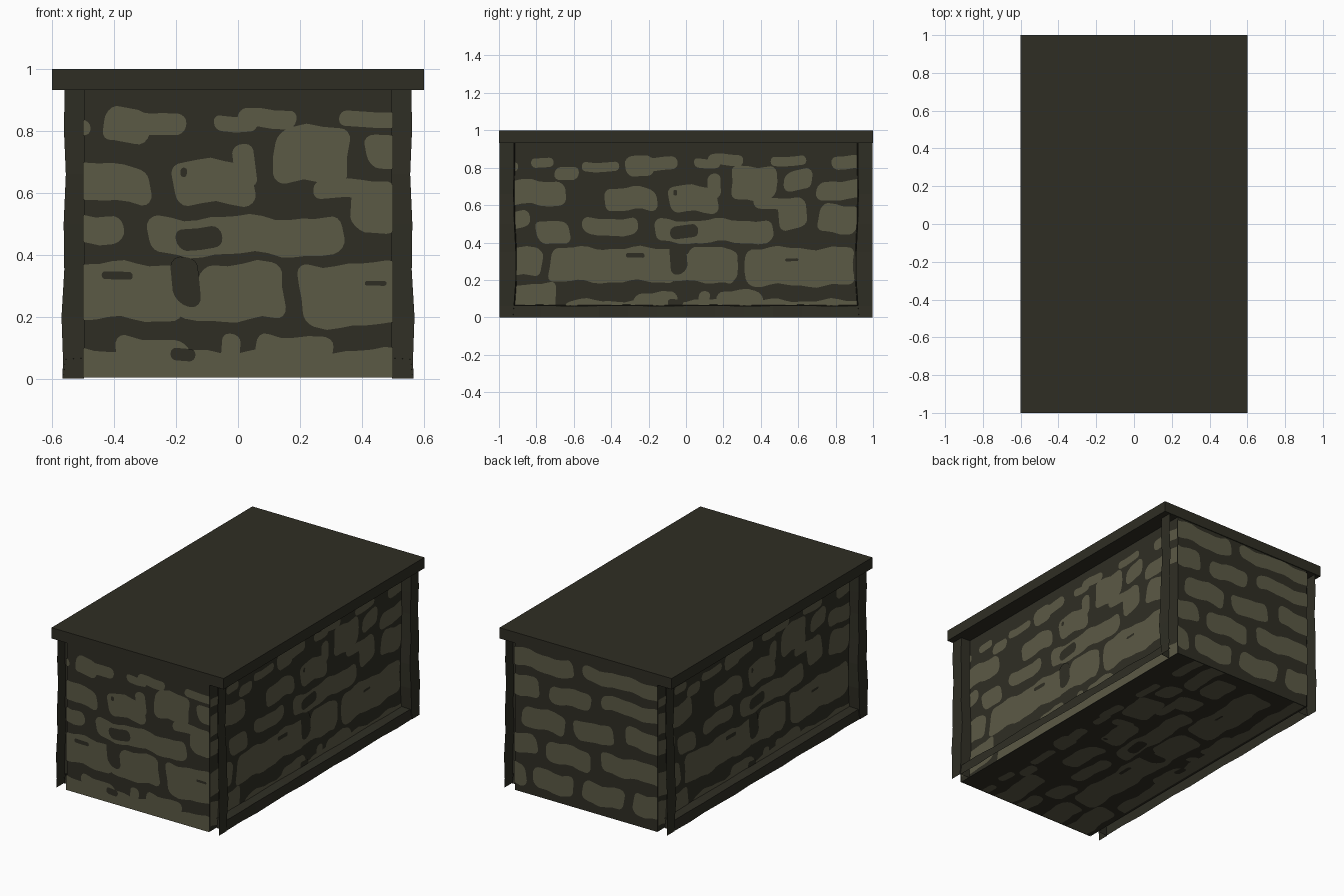
import bpy, bmesh, math, random
from mathutils import Matrix, Vector

if "Cube" in bpy.data.objects:
    bpy.data.objects.remove(bpy.data.objects["Cube"])

random.seed(4)

def material(name, rgb):
    m = bpy.data.materials.new(name)
    m.diffuse_color = (*rgb, 1)
    m.use_nodes = True
    m.node_tree.nodes["Principled BSDF"].inputs["Base Color"].default_value = m.diffuse_color
    return m

MORTAR = material("dark_mortar", (0.028, 0.027, 0.0175))
STONE = material("pale_stone", (0.105, 0.100, 0.060))

# Stones on a long wall: left, right, bottom, top
LONG = [(-1.05, -.90, .78, .83), (-.83, -.71, .80, .85), (-.56, -.36, .78, .83), (-.32, -.17, .76, .87),
        (-.25, -.05, .79, .86), (.04, .18, .80, .85), (.12, .31, .81, .87), (.45, .64, .81, .86),
        (.78, 1.05, .79, .86), (-1.05, -.65, .60, .73), (-.70, -.57, .73, .80), (-.44, -.16, .57, .69),
        (-.09, .17, .56, .70), (.11, .18, .62, .76), (.24, .48, .63, .81), (.36, .62, .58, .64),
        (.49, .64, .47, .63), (.53, .68, .68, .79), (.70, 1.05, .63, .73), (.71, .92, .45, .60),
        (-1.05, -.83, .48, .57), (-.80, -.62, .40, .52), (-.55, -.25, .44, .53), (-.17, .46, .40, .52),
        (-1.05, -.77, .22, .37), (-.73, -.05, .19, .37), (-.1, .27, .19, .33), (.0, .27, .19, .37),
        (.32, .90, .17, .37), (-1.05, -.69, .03, .18), (-.66, 1.05, -.1, .09), (-.28, -.04, .02, .13),
        (.06, .12, .02, .14), (.17, .42, .02, .14)]
# Mortar gaps bitten out of those stones
LONG_GAPS = [(-.09, .0, .23, .39), (-.32, -.22, .32, .345), (-.08, .07, .42, .49), (-.065, -.045, .65, .68),
             (-.1, -.02, .06, .10), (.53, .6, .30, .315)]
# Stones on the back wall
BACK = [(-.6, -.08, .80, .91), (-.02, .6, .83, .92), (.1, .6, .68, .77), (-.25, .04, .63, .74),
        (-.6, -.32, .62, .75), (.27, .6, .49, .61), (-.08, .2, .45, .57), (-.44, -.14, .43, .56),
        (.1, .6, .29, .41), (-.27, .04, .25, .38), (-.6, -.34, .26, .38), (.33, .6, .08, .22),
        (-.02, .27, .07, .20), (-.36, -.08, .06, .19), (-.6, -.42, .05, .19)]

def add_object(name, bm, mats):
    me = bpy.data.meshes.new(name)
    bm.to_mesh(me)
    bm.free()
    ob = bpy.data.objects.new(name, me)
    for m in mats:
        me.materials.append(m)
    bpy.context.collection.objects.link(ob)
    return ob

def box(name, lo, hi, mat):
    bm = bmesh.new()
    size = [b - a for a, b in zip(lo, hi)]
    mid = [(a + b) / 2 for a, b in zip(lo, hi)]
    bmesh.ops.create_cube(bm, size=1, matrix=Matrix.Translation(mid) @ Matrix.Diagonal((*size, 1)))
    return add_object(name, bm, [mat])

def stone_outline(l, r, b, t):
    """Rounded rectangle with a gently wavy edge."""
    rad = min(.04, .45 * (t - b), .45 * (r - l))
    corners = [(r - rad, t - rad, 0), (l + rad, t - rad, 90), (l + rad, b + rad, 180), (r - rad, b + rad, 270)]
    pts = []
    for cx, cy, a in corners:
        for k in range(5):
            ang = math.radians(a + k * 22.5)
            pts.append(Vector((cx + rad * math.cos(ang), cy + rad * math.sin(ang), 0)))
    out = []
    for i, p in enumerate(pts):
        q = pts[(i + 1) % len(pts)]
        n = max(1, int((q - p).length / .04))
        out += [p.lerp(q, k / n) for k in range(n)]
    ph = random.uniform(0, 6)
    amp = min(.009, .08 * (t - b))
    return [(p.x + amp * math.sin(23 * p.y + ph), p.y + amp * math.sin(19 * p.x + ph)
             + amp * .5 * math.sin(43 * p.x), 0) for p in out]

def stone_wall(name, stones, gaps, window, origin, u_axis, v_axis):
    """Thin flat stones, clipped to a window (u0, u1, v0, v1) and laid on a wall."""
    bm = bmesh.new()
    for layer, (group, height) in enumerate(((stones, 0), (gaps, .002))):
        for rect in group:
            f = bm.faces.new([bm.verts.new((x, y, height)) for x, y, _ in stone_outline(*rect)])
            f.material_index = layer
    u0, u1, v0, v1 = window
    for co, no in (((u0, 0, 0), (-1, 0, 0)), ((u1, 0, 0), (1, 0, 0)),
                   ((0, v0, 0), (0, -1, 0)), ((0, v1, 0), (0, 1, 0))):
        bmesh.ops.bisect_plane(bm, geom=bm.verts[:] + bm.edges[:] + bm.faces[:],
                               plane_co=co, plane_no=no, clear_outer=True)
    u, v = Vector(u_axis), Vector(v_axis)
    rot = Matrix((u, v, u.cross(v))).transposed().to_4x4()
    bm.transform(Matrix.Translation(origin) @ rot)
    add_object(name, bm, [STONE, MORTAR])

# Mortar core and the slab on top
box("wall_core", (-.497, -.995, .004), (.497, .995, .94), MORTAR)
box("top_slab", (-.6, -1, .932), (.6, 1, 1), MORTAR)

# Stone faces on all four sides and underneath
Z = (0, 0, 1)
stone_wall("front_stones", LONG, LONG_GAPS, (-.38, .62, .004, .93), (-.12, -.998, 0), (1, 0, 0), Z)
stone_wall("back_stones", BACK, [], (-.5, .5, .004, .93), (0, .998, 0), (-1, 0, 0), Z)
stone_wall("right_stones", LONG, LONG_GAPS, (-.99, .99, .004, .93), (.5, 0, 0), (0, 1, 0), Z)
stone_wall("left_stones", LONG, LONG_GAPS, (-.99, .99, .004, .93), (-.5, 0, 0), (0, -1, 0), Z)
stone_wall("floor_stones", LONG, LONG_GAPS, (-.99, .99, .01, .97), (-.49, 0, .003), (0, 1, 0), (1, 0, 0))

def strip(name, rows):
    """Sheet of faces through rows of points."""
    bm = bmesh.new()
    grid = [[bm.verts.new(p) for p in row] for row in rows]
    for a, b in zip(grid, grid[1:]):
        for i in range(len(a) - 1):
            bm.faces.new((a[i], a[i + 1], b[i + 1], b[i]))
    return add_object(name, bm, [MORTAR])

# Uneven corner posts, open at the wall ends: height, outer x, inner y
POST = [(0, .567, .925), (.06, .565, .92), (.2, .57, .91), (.35, .561, .91),
        (.5, .563, .918), (.66, .556, .922), (.8, .562, .92), (.935, .56, .92)]
for sx, side in ((1, "right"), (-1, "left")):
    for sy, end in ((1, "back"), (-1, "front")):
        rows = []
        for z, x, y in POST:
            pts = [(sx * x, sy * .998, z), (sx * x, sy * y, z), (sx * .498, sy * (y - .005), z)]
            rows.append(pts if sx * sy < 0 else pts[::-1])
        if sx * sy < 0:
            rows = [r[::-1] for r in rows]
        ob = strip(f"{end}_{side}_post", rows)
        if sx * sy < 0:
            ob.data.flip_normals()

    # Uneven base beam along each long side, open underneath
    rows = []
    for i in range(13):
        y = -.93 + 1.86 * i / 12
        w = .004 * math.sin(i * 2.1)
        rows.append([(sx * .498, y, .066 + w * .5), (sx * (.558 + w), y, .062 + w * .5), (sx * (.564 - w), y, 0)])
    ob = strip(f"{side}_base_beam", rows)
    if sx < 0:
        ob.data.flip_normals()
